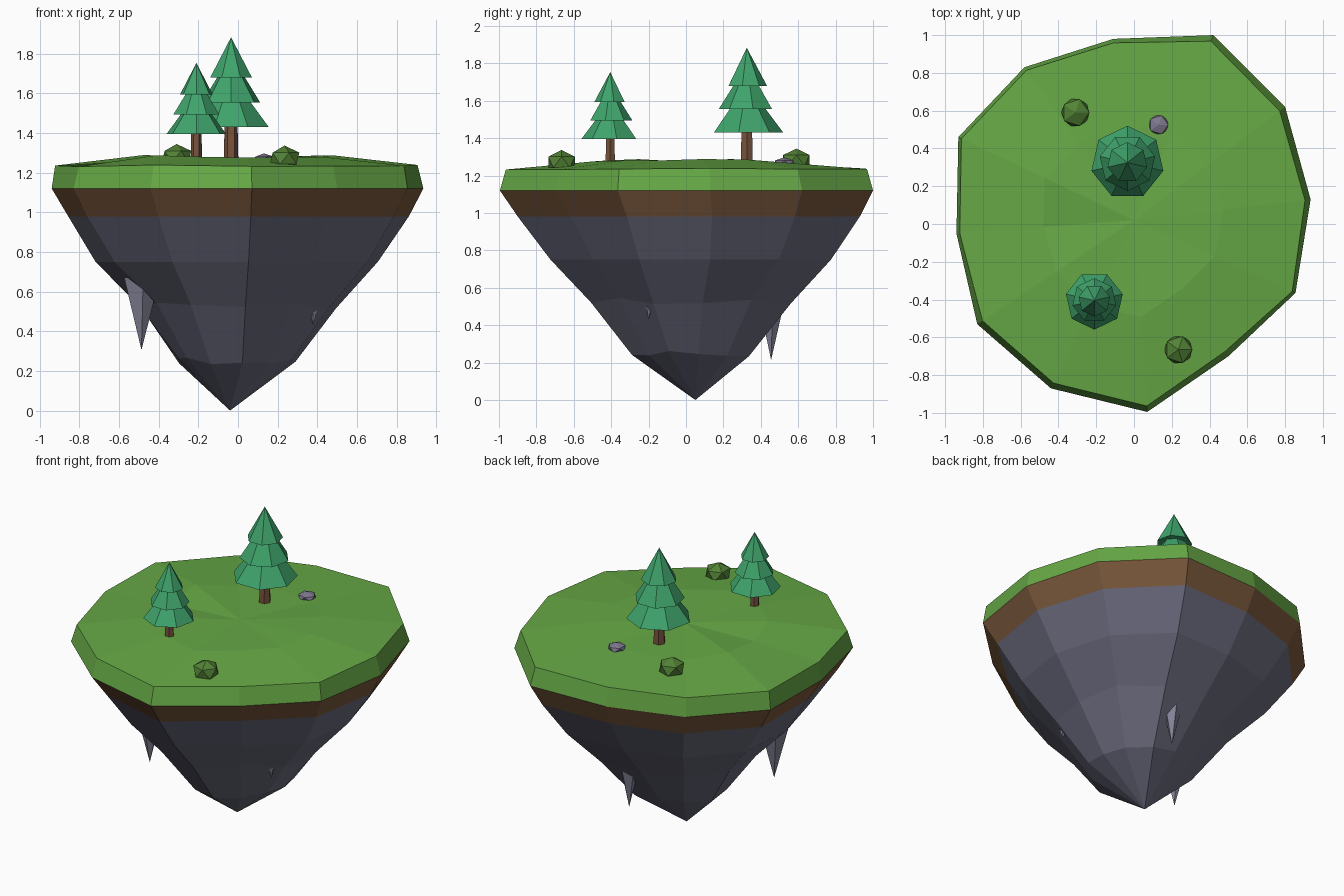
import bpy, bmesh, math, random
from mathutils import Matrix, Vector

if "Cube" in bpy.data.objects:
    bpy.data.objects.remove(bpy.data.objects["Cube"])

random.seed(4)


def mat(name, rgb):
    m = bpy.data.materials.new(name)
    m.diffuse_color = (*rgb, 1)
    m.use_nodes = True
    m.node_tree.nodes["Principled BSDF"].inputs["Base Color"].default_value = m.diffuse_color
    return m


GRASS = mat("grass green", (0.133, 0.393, 0.060))
SOIL = mat("soil brown", (0.200, 0.100, 0.046))
STONE = mat("dark stone", (0.150, 0.150, 0.215))
SPIKE = mat("pale stone", (0.225, 0.225, 0.310))
BARK = mat("bark brown", (0.190, 0.090, 0.047))
NEEDLE = mat("pine green", (0.050, 0.370, 0.148))
BUSH = mat("bush green", (0.085, 0.225, 0.036))
PEBBLE = mat("lilac grey", (0.214, 0.188, 0.275))


def finish(name, bm, mats):
    bmesh.ops.recalc_face_normals(bm, faces=bm.faces)
    me = bpy.data.meshes.new(name)
    bm.to_mesh(me)
    bm.free()
    for m in mats:
        me.materials.append(m)
    ob = bpy.data.objects.new(name, me)
    bpy.context.collection.objects.link(ob)
    return ob


# Island: one 12-sided outline lofted through scaled rings
OUTLINE = [(0.42, 1.0), (0.80, 0.62), (0.935, 0.13), (0.855, -0.365),
           (0.50, -0.70), (0.07, -0.995), (-0.44, -0.87), (-0.83, -0.53),
           (-0.94, -0.05), (-0.93, 0.46), (-0.58, 0.83), (-0.11, 0.98)]
# height, scale, shift in y, radius jitter, height jitter, material of the band above
RINGS = [(0.25, 0.315, 0.025, 0.02, 0.02, 2), (0.53, 0.53, 0.02, 0.02, 0.02, 2),
         (0.75, 0.755, 0.03, 0.015, 0.0, 2), (0.98, 0.915, 0.02, 0.01, 0.0, 1),
         (1.12, 1.0, 0.0, 0.0, 0.0, 0), (1.235, 0.973, 0.0, 0.01, 0.005, 0),
         (1.275, 0.50, 0.01, 0.02, 0.015, 0)]


def island():
    bm = bmesh.new()
    rings = []
    for z, s, dy, jr, jz, _ in RINGS:
        ring = []
        for i, (x, y) in enumerate(OUTLINE):
            k = s * (1 + random.uniform(-jr, jr))
            if z == 0.53 and i == 7:      # hollow on the front left
                k *= 0.92
            ring.append(bm.verts.new((x * k, y * k + dy, z + random.uniform(-jz, jz))))
        rings.append(ring)
    tip = bm.verts.new((-0.04, 0.05, 0))
    top = bm.verts.new((0, 0.02, 1.272))
    n = len(OUTLINE)
    for i in range(n):
        j = (i + 1) % n
        bm.faces.new((tip, rings[0][i], rings[0][j])).material_index = 2
        bm.faces.new((top, rings[-1][i], rings[-1][j])).material_index = 0
        for a, b, spec in zip(rings, rings[1:], RINGS):
            bm.faces.new((a[i], a[j], b[j], b[i])).material_index = spec[5]
    finish("island", bm, [GRASS, SOIL, STONE])


def cone(name, x, y, z0, z1, r0, r1, sides, turn, material):
    """Flat-sided cone between two heights, one corner at angle turn."""
    bm = bmesh.new()
    rims = []
    for z, r in ((z0, r0), (z1, r1)):
        if r == 0:
            rims.append([bm.verts.new((x, y, z))])
        else:
            angles = [turn + math.tau * i / sides for i in range(sides)]
            rims.append([bm.verts.new((x + r * math.cos(a), y + r * math.sin(a), z))
                         for a in angles])
            bm.faces.new(rims[-1])
    for i in range(sides):
        j = (i + 1) % sides
        corners = []
        for v in (rims[0][i % len(rims[0])], rims[0][j % len(rims[0])],
                  rims[1][j % len(rims[1])], rims[1][i % len(rims[1])]):
            if v not in corners:
                corners.append(v)
        bm.faces.new(corners)
    finish(name, bm, [material])


# Pine trees: trunk and three stacked foliage tiers (base, tip, radius)
TIERS = [(0.15, 0.41, 0.195), (0.275, 0.515, 0.15), (0.40, 0.603, 0.108)]


def pine(name, x, y, z, s, turn):
    cone(name + "_trunk", x, y, z - 0.03, z + 0.2 * s, 0.037 * s, 0.032 * s, 6, 0, BARK)
    for k, (a, b, r) in enumerate(TIERS):
        cone(f"{name}_foliage_{k + 1}", x, y, z + a * s, z + b * s, r * s, 0,
             7, turn + 0.45 * k, NEEDLE)


def boulder(name, x, y, z, r, flat, material):
    """Squashed icosahedron."""
    bm = bmesh.new()
    bmesh.ops.create_icosphere(bm, subdivisions=1, radius=r)
    bmesh.ops.transform(bm, verts=bm.verts, matrix=Matrix.Translation((x, y, z))
                        @ Matrix.Diagonal((1, 1, flat, 1)))
    finish(name, bm, [material])


island()
pine("tall_pine", -0.035, 0.325, 1.28, 1.0, math.pi / 2)
pine("short_pine", -0.21, -0.405, 1.277, 0.79, -math.pi / 2)

# Bushes and a pebble on the grass
boulder("back_bush", -0.31, 0.59, 1.282, 0.083, 0.75, BUSH)
boulder("front_bush", 0.235, -0.665, 1.272, 0.083, 0.78, BUSH)
boulder("pebble", 0.13, 0.525, 1.268, 0.058, 0.5, PEBBLE)

# Hanging rock spikes under the island
for name, x, y, z0, z1, r in (("left_spike", -0.487, -0.21, 0.305, 0.67, 0.095),
                              ("back_spike", 0.09, 0.455, 0.214, 0.58, 0.085),
                              ("right_spike", 0.38, -0.20, 0.43, 0.60, 0.05)):
    cone(name, x, y, z0, z1, 0, r, 5, math.atan2(y, x), SPIKE)
